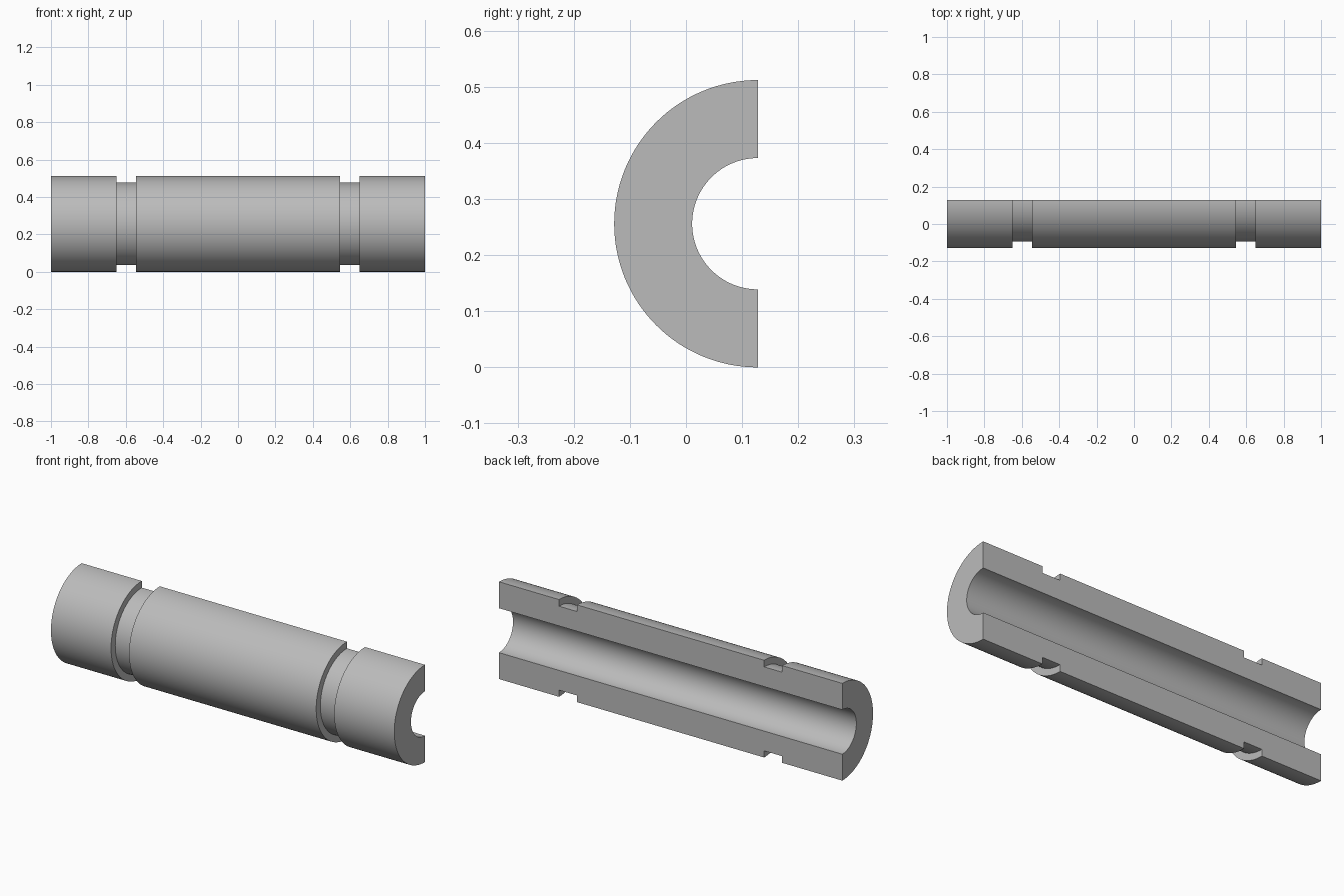
import bpy, bmesh, math

cube = bpy.data.objects.get("Cube")
if cube:
    bpy.data.objects.remove(cube, do_unlink=True)

OUTER, GROOVE, BORE = 0.256, 0.221, 0.117
AXIS_Y, AXIS_Z = 0.128, 0.256
STEPS = 64

# Plain grey metal
metal = bpy.data.materials.new("grey_metal")
metal.use_nodes = True
colour = (0.5, 0.5, 0.5, 1)
metal.diffuse_color = colour
metal.node_tree.nodes["Principled BSDF"].inputs["Base Color"].default_value = colour

# Wall section as (x, radius): one half, then mirrored
half = [(1, BORE), (1, OUTER), (0.65, OUTER), (0.65, GROOVE),
        (0.545, GROOVE), (0.545, OUTER)]
section = half + [(-x, r) for x, r in reversed(half)]

# Sweep the section through half a turn around the front
bm = bmesh.new()
rings = []
for i in range(STEPS + 1):
    a = math.pi * i / STEPS
    rings.append([bm.verts.new((x, AXIS_Y - r * math.sin(a), AXIS_Z + r * math.cos(a)))
                  for x, r in section])
n = len(section)
for ring, following in zip(rings, rings[1:]):
    for j in range(n):
        k = (j + 1) % n
        bm.faces.new((ring[j], ring[k], following[k], following[j]))

# Flat cut faces at the back
bm.faces.new(rings[0])
bm.faces.new(rings[-1])
bmesh.ops.recalc_face_normals(bm, faces=bm.faces)

mesh = bpy.data.meshes.new("half_sleeve")
bm.to_mesh(mesh)
bm.free()
mesh.materials.append(metal)
sleeve = bpy.data.objects.new("half_sleeve", mesh)
bpy.context.collection.objects.link(sleeve)

# Smooth round walls with crisp edges
bpy.ops.object.select_all(action="DESELECT")
sleeve.select_set(True)
bpy.context.view_layer.objects.active = sleeve
bpy.ops.object.shade_smooth_by_angle(angle=math.radians(30))
